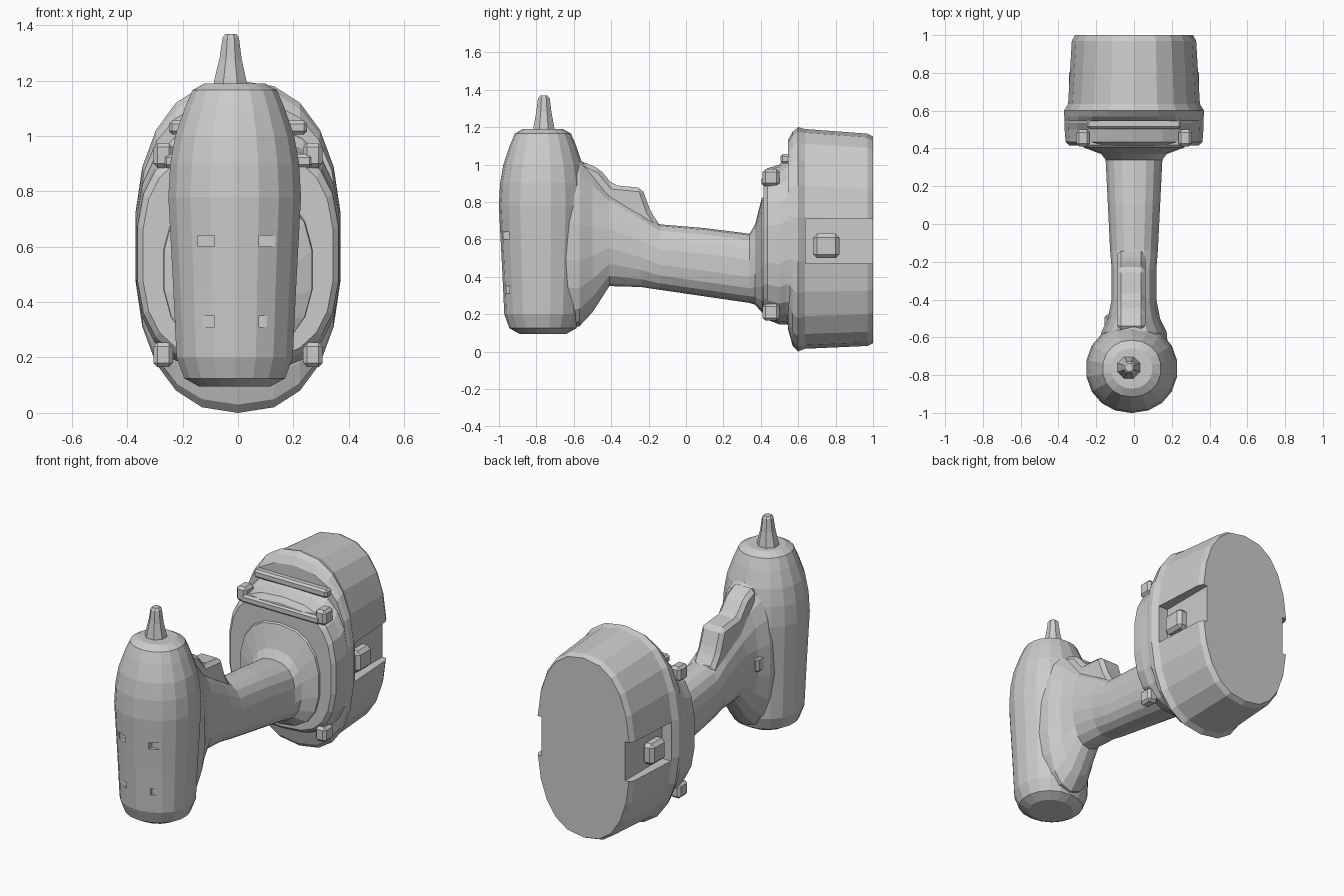
import bpy, bmesh, math
from mathutils import Vector

if "Cube" in bpy.data.objects:
    bpy.data.objects.remove(bpy.data.objects["Cube"])


def finish(bm, name):
    bmesh.ops.recalc_face_normals(bm, faces=bm.faces)
    me = bpy.data.meshes.new(name)
    bm.to_mesh(me)
    bm.free()
    ob = bpy.data.objects.new(name, me)
    bpy.context.collection.objects.link(ob)
    return ob


def loft(name, rows, axis, sides):
    """Rows are (position, u centre, v centre, u half, v half, roundness)."""
    bm = bmesh.new()
    rings = []
    for t, cu, cv, hu, hv, n in rows:
        ring = []
        for i in range(sides):
            a = 2 * math.pi * (i + 0.5) / sides
            c, s = math.cos(a), math.sin(a)
            u = cu + hu * math.copysign(abs(c) ** (2 / n), c)
            v = cv + hv * math.copysign(abs(s) ** (2 / n), s)
            ring.append(bm.verts.new((u, v, t) if axis == 'Z' else (u, t, v)))
        rings.append(ring)
    for a, b in zip(rings, rings[1:]):
        for i in range(sides):
            j = (i + 1) % sides
            bm.faces.new((a[i], a[j], b[j], b[i]))
    bm.faces.new(rings[0])
    bm.faces.new(rings[-1])
    return finish(bm, name)


def span(y, half, z0, z1, n):
    """Loft row along y given by its lowest and highest z."""
    return (y, 0, (z0 + z1) / 2, half, (z1 - z0) / 2, n)


def box(name, lo, hi, bevel=0):
    bm = bmesh.new()
    bmesh.ops.create_cube(bm, size=1)
    for v in bm.verts:
        v.co = Vector([l + (c + 0.5) * (h - l) for c, l, h in zip(v.co, lo, hi)])
    if bevel:
        bmesh.ops.bevel(bm, geom=bm.edges[:], offset=bevel, segments=1, affect='EDGES')
    return finish(bm, name)


def cut(ob, cutters):
    """Subtract the cutters, bake the result and drop the helpers."""
    for c in cutters:
        c.hide_render = True
        m = ob.modifiers.new("cut", 'BOOLEAN')
        m.operation, m.solver, m.object = 'DIFFERENCE', 'EXACT', c
    dg = bpy.context.evaluated_depsgraph_get()
    me = bpy.data.meshes.new_from_object(ob.evaluated_get(dg))
    ob.modifiers.clear()
    ob.data = me
    for c in cutters:
        bpy.data.objects.remove(c)


# Motor housing: upright rounded barrel
profile = [(0.095, 0.13), (0.125, 0.185), (0.2, 0.213), (0.45, 0.225), (0.78, 0.243),
           (0.9, 0.236), (1.0, 0.218), (1.1, 0.183), (1.165, 0.155), (1.19, 0.11)]
housing = loft("motor_housing", [(z, -0.012, -0.765, r, r * 0.97, 2.1) for z, r in profile], 'Z', 18)

# Shallow vent and screw recesses on the front of the housing
vents = [box("vent_cutter", (x - 0.03, -1.1, z - 0.02), (x + 0.03, -0.945, z + 0.02))
         for x in (-0.115, 0.105) for z in (0.33, 0.62)]
cut(housing, vents)

# Tapered bit holder
loft("bit_holder", [(1.16, -0.028, -0.76, 0.068, 0.066, 2), (1.2, -0.028, -0.76, 0.063, 0.06, 2),
                    (1.28, -0.027, -0.76, 0.043, 0.044, 2), (1.355, -0.026, -0.76, 0.032, 0.034, 2),
                    (1.368, -0.026, -0.76, 0.022, 0.022, 2)], 'Z', 8)

# Handle flaring into the housing and the battery foot
loft("handle", [span(-0.74, 0.19, 0.13, 1.1, 2.4), span(-0.57, 0.175, 0.135, 1.03, 2.3),
                span(-0.5, 0.14, 0.21, 0.97, 2.2), span(-0.41, 0.122, 0.35, 0.86, 2.2),
                span(-0.24, 0.12, 0.345, 0.75, 2.3), span(-0.14, 0.128, 0.33, 0.68, 2.4),
                span(0.1, 0.14, 0.295, 0.66, 2.5), span(0.34, 0.152, 0.26, 0.63, 2.5),
                span(0.37, 0.175, 0.25, 0.68, 2.4), span(0.405, 0.27, 0.21, 0.82, 2.4),
                span(0.45, 0.28, 0.21, 0.85, 2.4)], 'Y', 18)

# Trigger: side profile extruded across x
bm = bmesh.new()
side = [(-0.56, 1.02), (-0.46, 0.975), (-0.39, 0.89), (-0.235, 0.875), (-0.19, 0.75),
        (-0.13, 0.66), (-0.25, 0.5), (-0.56, 0.6)]
face = bm.faces.new([bm.verts.new((-0.09, y, z)) for y, z in side])
grown = bmesh.ops.extrude_face_region(bm, geom=[face])
bmesh.ops.translate(bm, vec=(0.15, 0, 0), verts=[g for g in grown["geom"] if isinstance(g, bmesh.types.BMVert)])
bmesh.ops.bevel(bm, geom=bm.edges[:], offset=0.022, segments=1, affect='EDGES')
finish(bm, "trigger")

# Direction button on the left side
box("direction_button", (-0.155, -0.56, 0.53), (-0.1, -0.48, 0.62), 0.012)

# Foot collar between handle and battery
loft("foot_collar", [span(0.415, 0.345, 0.19, 0.95, 2.8), span(0.435, 0.365, 0.17, 0.98, 2.8),
                     span(0.5, 0.37, 0.145, 1.0, 2.8), span(0.535, 0.37, 0.145, 1.04, 2.7),
                     span(0.58, 0.37, 0.13, 1.06, 2.6)], 'Y', 22)

# Battery pack
battery = loft("battery", [span(0.545, 0.365, 0.12, 1.13, 2.5), span(0.57, 0.373, 0.03, 1.175, 2.4),
                           span(0.6, 0.374, 0.0, 1.2, 2.4), span(0.635, 0.352, 0.015, 1.19, 2.4),
                           span(0.97, 0.332, 0.03, 1.165, 2.4), span(1.0, 0.315, 0.045, 1.15, 2.4)], 'Y', 22)

# Grip recesses on both sides of the battery
grips = []
for s in (-1, 1):
    xs = sorted((s * 0.285, s * 0.5))
    grips.append(box("grip_cutter", (xs[0], 0.64, 0.47), (xs[1], 1.1, 0.71)))
cut(battery, grips)

# Raised centre pads left inside the grip recesses
for s, label in ((-1, "left"), (1, "right")):
    xs = sorted((s * 0.27, s * 0.345))
    box(label + "_grip_pad", (xs[0], 0.68, 0.5), (xs[1], 0.82, 0.63), 0.02)

# Ribs and latches on the collar
for z, y, w in ((0.91, 0.405, 0.27), (1.03, 0.505, 0.25)):
    box("collar_rib", (-w, y, z - 0.025), (w, y + 0.08, z + 0.025), 0.012)
for s in (-1, 1):
    for z in (0.21, 0.93):
        x = s * 0.27
        box("collar_latch", (x - 0.035, 0.41, z - 0.045), (x + 0.035, 0.5, z + 0.045), 0.015)
